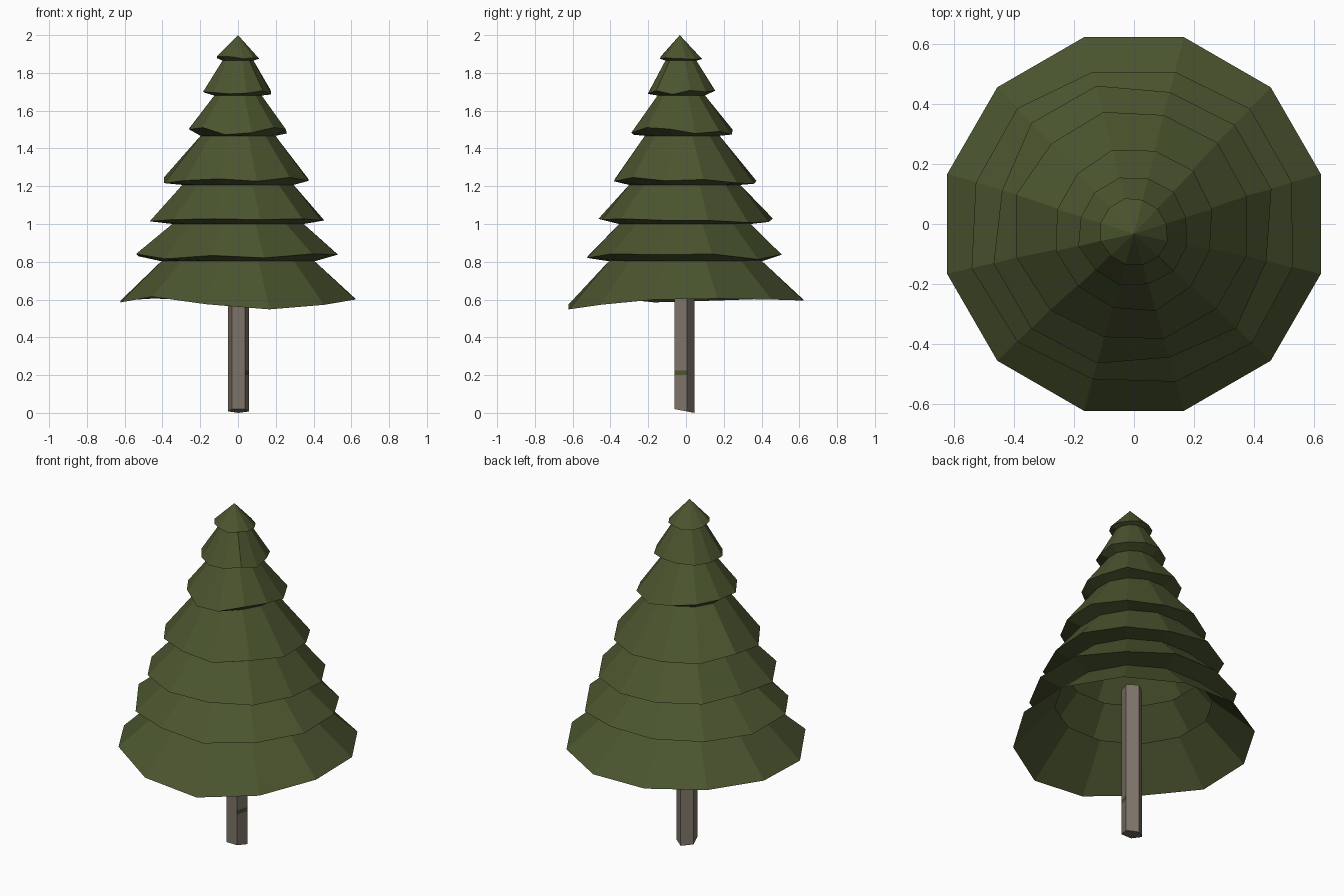
import bpy, bmesh, math, random

if "Cube" in bpy.data.objects:
    bpy.data.objects.remove(bpy.data.objects["Cube"])

random.seed(4)
SIDES = 12


def material(name, rgb):
    m = bpy.data.materials.new(name)
    m.diffuse_color = (*rgb, 1)
    m.use_nodes = True
    m.node_tree.nodes["Principled BSDF"].inputs["Base Color"].default_value = m.diffuse_color
    return m


green = material("needle green", (0.07, 0.09, 0.028))
bark = material("bark brown", (0.205, 0.175, 0.14))


def finish(name, bm, mats):
    bmesh.ops.recalc_face_normals(bm, faces=bm.faces)
    me = bpy.data.meshes.new(name)
    bm.to_mesh(me)
    bm.free()
    for m in mats:
        me.materials.append(m)
    ob = bpy.data.objects.new(name, me)
    bpy.context.collection.objects.link(ob)
    return ob


def bridge(bm, a, b):
    n = len(a)
    return [bm.faces.new((a[i], a[(i + 1) % n], b[(i + 1) % n], b[i])) for i in range(n)]


# Foliage: one open zigzag shell, each skirt flaring out then tucking back in
# rim radius, lowest rim z, rim unevenness, y centre, tuck radius
tiers = [
    (0.113, 1.87, 0.02, -0.027, 0.085),
    (0.185, 1.685, 0.025, -0.025, 0.13),
    (0.270, 1.472, 0.04, -0.02, 0.205),
    (0.395, 1.212, 0.035, -0.007, 0.305),
    (0.468, 1.005, 0.028, -0.006, 0.36),
    (0.545, 0.808, 0.038, -0.003, 0.42),
]
# drooping heights of the lowest rim, from the right side round the back
low_rim = [0.605, 0.60, 0.595, 0.60, 0.605, 0.595, 0.585, 0.615, 0.575, 0.548, 0.572, 0.60]

bm = bmesh.new()


def ring(radius, zs, cy, jitter):
    vs = []
    for i, z in enumerate(zs):
        a = math.radians(15 + 30 * i)
        r = radius * (1 + random.uniform(-jitter, jitter))
        vs.append(bm.verts.new((r * math.cos(a), cy + r * math.sin(a), z)))
    return vs


apex = bm.verts.new((0, -0.033, 2.0))
upper = None
for r, z, wob, cy, tuck in tiers:
    rim = ring(r, [z + random.uniform(0, wob) for _ in range(SIDES)], cy, 0.035)
    if upper is None:
        for i in range(SIDES):
            bm.faces.new((apex, rim[i], rim[(i + 1) % SIDES]))
    else:
        bridge(bm, upper, rim)
    upper = ring(tuck, [z - 0.005] * SIDES, cy, 0.0)
    bridge(bm, rim, upper)
bridge(bm, upper, ring(0.643, low_rim, 0.0, 0.0))
finish("foliage", bm, [green])

# Trunk: five-sided post with a slanted foot and a thin green band on its right face
bm = bmesh.new()
rings = []
for z in (0.0, 0.2, 0.225, 0.9):
    vs = []
    for i in range(5):
        a = math.radians(-54 + 72 * i)
        y = 0.058 * math.sin(a) - 0.013
        foot = 0.02 * (0.045 - y) / 0.105 if z == 0 else 0
        vs.append(bm.verts.new((0.003 + 0.058 * math.cos(a), y, z + foot)))
    rings.append(vs)
for k in range(3):
    faces = bridge(bm, rings[k], rings[k + 1])
    if k == 1:
        faces[0].material_index = 1
bm.faces.new(rings[0])
bm.faces.new(rings[-1])
finish("trunk", bm, [bark, green])
